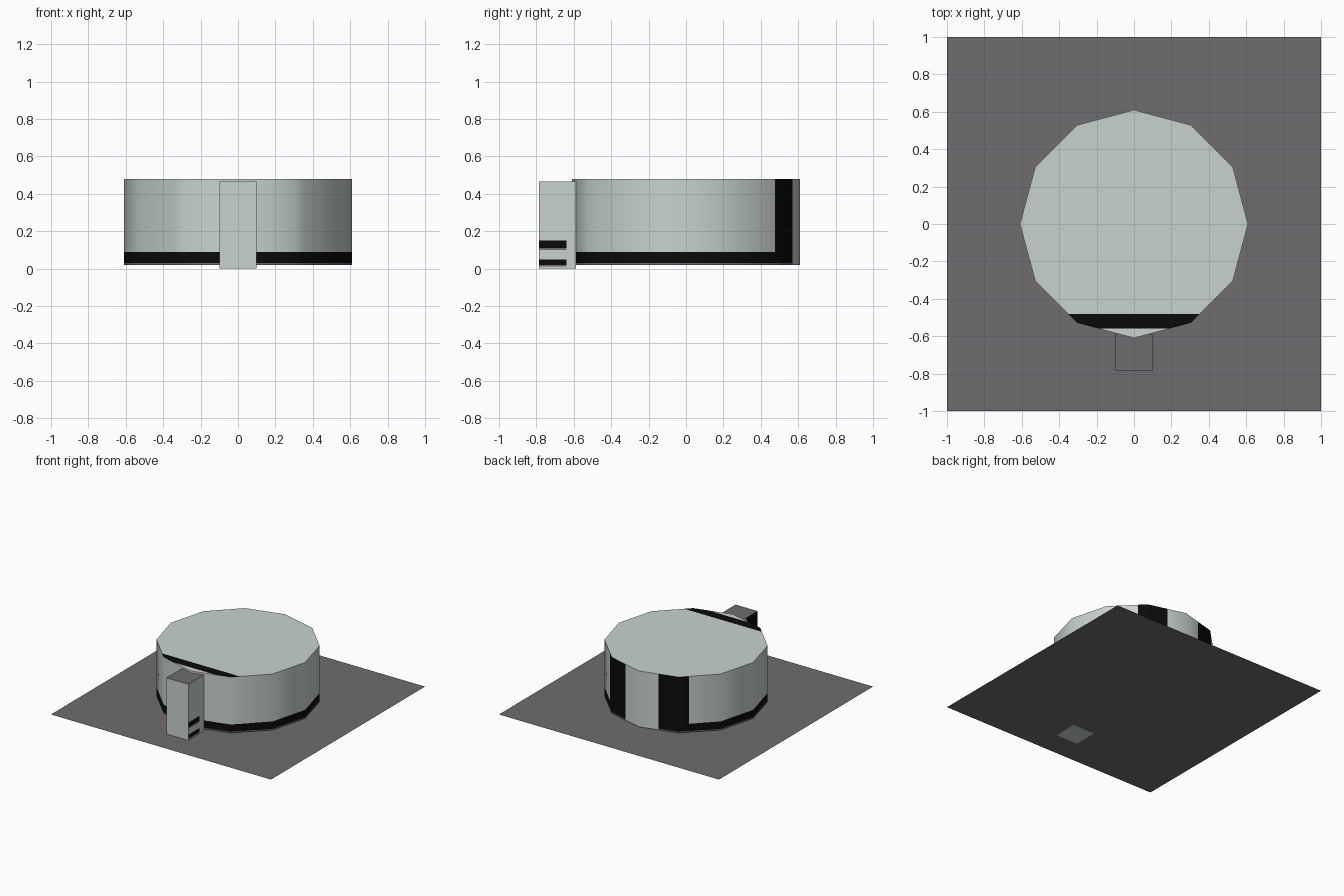
import bpy, bmesh, math
from mathutils import Vector

if "Cube" in bpy.data.objects:
    bpy.data.objects.remove(bpy.data.objects["Cube"])


def material(name, rgb):
    m = bpy.data.materials.new(name)
    m.diffuse_color = (*rgb, 1)
    m.use_nodes = True
    m.node_tree.nodes["Principled BSDF"].inputs["Base Color"].default_value = m.diffuse_color
    return m


PALE, BLACK, DARK = 0, 1, 2
MATS = [material("pale grey", (0.578, 0.651, 0.624)),
        material("black", (0.003, 0.003, 0.003)),
        material("dark grey", (0.157, 0.150, 0.160))]


def finish(name, bm, rule, cuts=()):
    """Cut the mesh along axis planes, colour faces by rule, make the object."""
    for axis, value in cuts:
        no = Vector((0, 0, 0))
        no[axis] = 1
        bmesh.ops.bisect_plane(bm, geom=bm.verts[:] + bm.edges[:] + bm.faces[:],
                               plane_co=no * value, plane_no=no)
    bm.normal_update()
    for f in bm.faces:
        f.material_index = rule(f.calc_center_median(), f.normal)
    me = bpy.data.meshes.new(name)
    bm.to_mesh(me)
    bm.free()
    for m in MATS:
        me.materials.append(m)
    ob = bpy.data.objects.new(name, me)
    bpy.context.collection.objects.link(ob)
    return ob


# Base sheet
bm = bmesh.new()
bmesh.ops.create_grid(bm, x_segments=1, y_segments=1, size=1)
bmesh.ops.translate(bm, verts=bm.verts, vec=(0, 0, 0.004))
finish("base_plate", bm, lambda c, n: DARK)


# Twelve-sided drum with painted bands
def drum_rule(c, n):
    if n.z > 0.5:
        return BLACK if -0.56 < c.y < -0.48 else PALE
    if n.z < -0.5 or c.y > 0.57:
        return PALE
    if c.z < 0.03:
        return DARK
    return BLACK if c.z < 0.09 or c.y > 0.475 else PALE


bm = bmesh.new()
R = 0.61
ring = [bm.verts.new((R * math.cos(math.radians(a)), R * math.sin(math.radians(a)), 0.02))
        for a in range(0, 360, 30)]
bottom = bm.faces.new(ring)
ext = bmesh.ops.extrude_face_region(bm, geom=[bottom], use_keep_orig=True)
bmesh.ops.translate(bm, verts=[v for v in ext["geom"] if isinstance(v, bmesh.types.BMVert)],
                    vec=(0, 0, 0.46))
bmesh.ops.recalc_face_normals(bm, faces=bm.faces)
drum = finish("drum", bm, drum_rule,
              [(2, 0.03), (2, 0.09), (1, -0.56), (1, -0.48), (1, 0.475), (1, 0.57)])
bpy.context.view_layer.objects.active = drum
drum.select_set(True)
bpy.ops.object.shade_smooth_by_angle(angle=math.radians(40))


# Front post with slots painted on its side
def post_rule(c, n):
    if n.z > 0.5:
        return DARK
    if abs(n.x) > 0.5 and c.y < -0.64:
        if n.x < 0:
            return BLACK
        if 0.11 < c.z < 0.15 or 0.02 < c.z < 0.05:
            return BLACK
        if 0.10 < c.z < 0.11 or 0.01 < c.z < 0.02:
            return DARK
    return PALE


bm = bmesh.new()
bmesh.ops.create_cube(bm, size=1)
bmesh.ops.scale(bm, verts=bm.verts, vec=(0.2, 0.2, 0.465))
bmesh.ops.translate(bm, verts=bm.verts, vec=(0, -0.687, 0.2325))
finish("front_post", bm, post_rule,
       [(1, -0.64)] + [(2, z) for z in (0.01, 0.02, 0.05, 0.10, 0.11, 0.15)])
